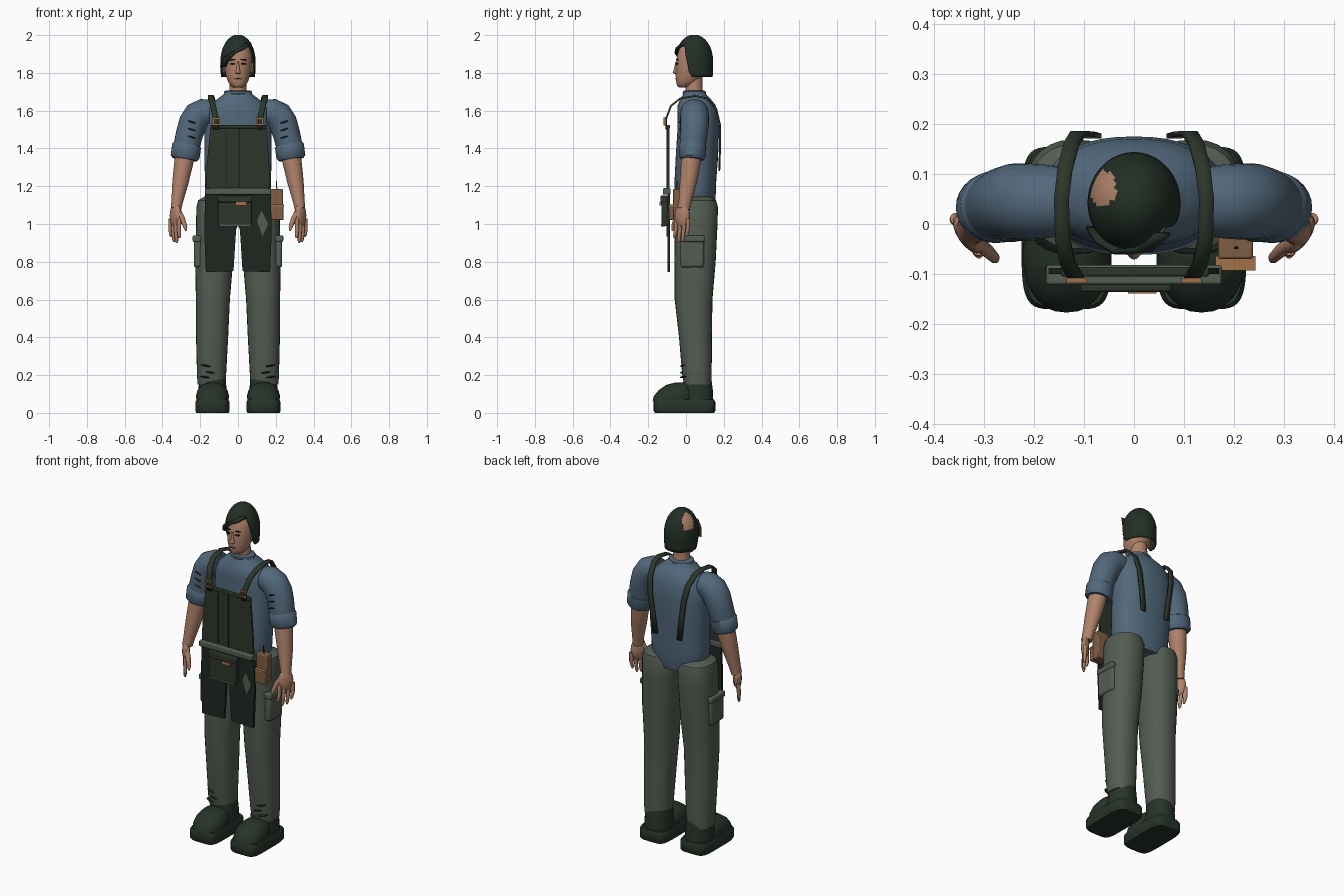
import bpy, bmesh, math
from mathutils import Matrix, Vector


def colour(name, r, g, b):
    m = bpy.data.materials.new(name)
    m.diffuse_color = (r, g, b, 1)
    return m


SHIRT = colour("blue_shirt", .085, .14, .2)
PANTS = colour("grey_green_cloth", .087, .11, .085)
BIB = colour("dark_green_canvas", .026, .037, .024)
DARK = colour("deep_green_canvas", .013, .02, .014)
BOOT = colour("boot_green", .02, .033, .022)
HAIR = colour("hair_green", .016, .029, .019)
SKIN = colour("skin", .43, .225, .145)
BROWN = colour("brown_leather", .21, .11, .06)
BUCKLE = colour("tan_metal", .37, .165, .065)
INK = colour("dark_detail", .012, .01, .008)


def finish(name, bm, mat, mirror=False, bevel=0, solid=0):
    bmesh.ops.recalc_face_normals(bm, faces=bm.faces)
    me = bpy.data.meshes.new(name)
    bm.to_mesh(me)
    bm.free()
    me.materials.append(mat)
    ob = bpy.data.objects.new(name, me)
    bpy.context.collection.objects.link(ob)
    if solid:
        md = ob.modifiers.new("thickness", 'SOLIDIFY')
        md.thickness, md.offset = solid, 0
    if bevel:
        md = ob.modifiers.new("bevel", 'BEVEL')
        md.width, md.segments = bevel, 2
    if mirror:
        md = ob.modifiers.new("mirror", 'MIRROR')
        md.use_mirror_merge = False
    return ob


def loft(name, rings, mat, p=2, n=28, tilt=False, mirror=False):
    """Skin rings (x, y, z, half width, half depth) with superellipse sections."""
    bm = bmesh.new()
    cs = [Vector(r[:3]) for r in rings]
    loops = []
    for i, r in enumerate(rings):
        t = Vector((0, 0, 1))
        if tilt:
            t = (cs[min(i + 1, len(cs) - 1)] - cs[max(i - 1, 0)]).normalized()
        u = Vector((0, 1, 0)).cross(t).normalized()
        v = t.cross(u)
        loop = []
        for k in range(n):
            c, s = math.cos(math.tau * k / n), math.sin(math.tau * k / n)
            a = math.copysign(abs(c) ** (2 / p), c) * r[3]
            b = math.copysign(abs(s) ** (2 / p), s) * r[4]
            loop.append(bm.verts.new(cs[i] + u * a + v * b))
        loops.append(loop)
    for a, b in zip(loops, loops[1:]):
        for k in range(n):
            bm.faces.new((a[k], a[(k + 1) % n], b[(k + 1) % n], b[k]))
    bm.faces.new(loops[0])
    bm.faces.new(loops[-1])
    return finish(name, bm, mat, mirror)


def box(name, lo, hi, mat, bevel=0, mirror=False, rot=0):
    bm = bmesh.new()
    lo, hi = Vector(lo), Vector(hi)
    d = hi - lo
    m = Matrix.Translation((lo + hi) / 2) @ Matrix.Rotation(rot, 4, 'Y') @ Matrix.Diagonal((*d, 1))
    bmesh.ops.create_cube(bm, size=1, matrix=m)
    return finish(name, bm, mat, mirror, bevel)


def ball(name, c, r, mat, rz=0, ry=0, mirror=False):
    bm = bmesh.new()
    m = (Matrix.Translation(c) @ Matrix.Rotation(rz, 4, 'Z') @ Matrix.Rotation(ry, 4, 'Y')
         @ Matrix.Diagonal((*r, 1)))
    bmesh.ops.create_uvsphere(bm, u_segments=16, v_segments=10, radius=1, matrix=m)
    return finish(name, bm, mat, mirror)


def panel(name, outline, y, thick, mat, mirror=False):
    """Flat cloth piece from an (x, z) outline facing the front."""
    bm = bmesh.new()
    f = bm.faces.new([bm.verts.new((x, y, z)) for x, z in outline])
    g = bmesh.ops.extrude_face_region(bm, geom=[f])["geom"]
    bmesh.ops.translate(bm, vec=(0, thick, 0), verts=[v for v in g if isinstance(v, bmesh.types.BMVert)])
    return finish(name, bm, mat, mirror)


def strip(name, pts, width, mat, mirror=False):
    bm = bmesh.new()
    rows = [[bm.verts.new((x + s * width / 2, y, z)) for s in (-1, 1)] for x, y, z in pts]
    for a, b in zip(rows, rows[1:]):
        bm.faces.new((a[0], a[1], b[1], b[0]))
    return finish(name, bm, mat, mirror, solid=.01)


# boots
X = .135
loft("boot_sole", [(X, -.008, 0, .084, .156), (X, -.008, .01, .09, .163), (X, -.008, .058, .09, .163),
                   (X, -.008, .07, .083, .157)], BOOT, p=5, n=40, mirror=True)
loft("boot_toe", [(X, -.065, .06, .085, .112), (X, -.062, .09, .087, .108), (X, -.05, .12, .08, .095),
                  (X, -.035, .148, .058, .07), (X, -.025, .16, .025, .035)], BOOT, p=2.3, mirror=True)
loft("boot_shaft", [(X, .06, .06, .078, .085), (X, .062, .12, .074, .08), (X, .06, .2, .07, .072)],
     BOOT, p=2.3, mirror=True)

# trousers
loft("trouser_leg", [(.14, .062, .15, .074, .072), (.14, .058, .2, .077, .078), (.137, .05, .4, .085, .087),
                     (.133, .04, .6, .09, .1), (.126, .048, .8, .1, .109), (.119, .053, 1.0, .103, .114),
                     (.118, .055, 1.09, .102, .114), (.118, .055, 1.125, .093, .104),
                     (.118, .055, 1.145, .06, .07)], PANTS, p=2.3, mirror=True)
box("cargo_pocket", (.19, -.03, .77), (.234, .095, .93), PANTS, .012, True)
box("cargo_flap", (.192, -.034, .905), (.24, .099, .94), PANTS, .008, True)
for i, (x, z) in enumerate([(.17, .25), (.15, .215), (.175, .19)]):
    ball(f"shin_crease_{i}", (x, -.015, z), (.028, .014, .005), DARK, rz=.4, ry=-.15, mirror=True)

# shirt
loft("shirt_body", [(0, .06, 1.07, .13, .085), (0, .052, 1.12, .168, .105), (0, .048, 1.2, .174, .11),
                    (0, .058, 1.36, .178, .112), (0, .065, 1.5, .178, .11), (0, .062, 1.58, .17, .108),
                    (0, .056, 1.63, .145, .1), (0, .05, 1.665, .105, .078), (0, .046, 1.688, .074, .06),
                    (0, .045, 1.703, .066, .055)], SHIRT, p=2.3, n=40)
loft("shirt_collar", [(0, .044, 1.685, .07, .058), (0, .044, 1.692, .075, .062), (0, .044, 1.702, .073, .06),
                      (0, .044, 1.708, .062, .05)], SHIRT)
loft("sleeve", [(.15, .045, 1.59, .068, .07), (.18, .045, 1.59, .074, .074), (.212, .045, 1.573, .078, .076),
                (.238, .045, 1.535, .076, .076), (.256, .042, 1.48, .072, .073), (.27, .036, 1.42, .07, .069),
                (.277, .034, 1.37, .067, .066)], SHIRT, tilt=True, mirror=True)
loft("sleeve_cuff", [(.27, .036, 1.425, .068, .066), (.272, .035, 1.415, .077, .073),
                     (.28, .033, 1.355, .077, .071), (.282, .032, 1.342, .066, .062)],
     SHIRT, tilt=True, mirror=True)
for i, z in enumerate((1.46, 1.5, 1.54)):
    ball(f"sleeve_crease_{i}", (.245, -.03, z), (.022, .006, .004), DARK, ry=-.3, mirror=True)

# arms and hands
loft("forearm", [(.275, .034, 1.4, .052, .054), (.288, .025, 1.32, .05, .052), (.305, .012, 1.22, .043, .045),
                 (.322, -.005, 1.12, .031, .034), (.328, -.012, 1.08, .028, .033)],
     SKIN, tilt=True, mirror=True)
ball("palm", (.331, -.02, 1.045), (.022, .045, .065), SKIN, rz=-.6, mirror=True)
for i, tip in enumerate((.925, .9, .905, .93)):
    x, y = .311 + .015 * i, -.052 + .021 * i
    loft(f"finger_{i}", [(x, y, 1.03, .012, .012), (x + .002, y - .002, .97, .011, .011),
                         (x - .001, y - .008, tip + .012, .009, .009), (x - .002, y - .009, tip, .004, .004)],
         SKIN, n=10, mirror=True)
loft("thumb", [(.318, -.035, 1.075, .014, .014), (.295, -.052, 1.03, .014, .014),
               (.279, -.068, .985, .011, .011), (.275, -.073, .965, .005, .005)],
     SKIN, n=10, tilt=True, mirror=True)

# head
loft("neck", [(0, .045, 1.66, .052, .05), (0, .043, 1.7, .046, .046), (0, .04, 1.78, .045, .046)], SKIN)
loft("head", [(0, -.012, 1.722, .022, .024), (0, -.004, 1.732, .038, .044), (0, .008, 1.755, .054, .06),
              (0, .02, 1.79, .065, .075), (0, .034, 1.84, .073, .088), (0, .038, 1.89, .075, .086),
              (0, .04, 1.935, .062, .073), (0, .042, 1.97, .038, .045), (0, .042, 1.982, .015, .02)], SKIN, n=32)
loft("nose", [(0, -.05, 1.793, .008, .008), (0, -.055, 1.8, .014, .016), (0, -.052, 1.82, .009, .012),
              (0, -.05, 1.86, .005, .006)], SKIN, n=12)
ball("ear", (.076, .03, 1.825), (.009, .018, .03), SKIN, mirror=True)
ball("eye", (.03, -.047, 1.848), (.014, .005, .005), INK, rz=.35, mirror=True)
ball("eyebrow", (.031, -.046, 1.87), (.018, .005, .0035), INK, rz=.35, ry=.1, mirror=True)
ball("lips", (0, -.05, 1.768), (.02, .005, .005), BROWN)
ball("mouth_line", (0, -.053, 1.769), (.018, .004, .0018), INK)


def step(a, b, t):
    t = max(0, min(1, (t - a) / (b - a)))
    return t * t * (3 - 2 * t)


# hair cap with a swept fringe; lower edge varies around the head
bm = bmesh.new()
N, M = 64, 16
cols = []
for k in range(N):
    a = -math.pi + math.tau * k / N
    fringe = 1.915 + .03 * math.sin(a * 1.6)
    bottom = fringe + (1.778 - fringe) * step(.85, 1.5, abs(a))
    col = []
    for j in range(M):
        z = bottom + (1.9985 - bottom) * math.sin(j / (M - 1) * math.pi / 2)
        f = math.sqrt(max(0, 1 - ((z - 1.86) / .14) ** 2)) if z > 1.86 else 1 - 1.2 * (1.86 - z) ** 1.5
        col.append(bm.verts.new((.09 * f * math.sin(a), .043 - .098 * f * math.cos(a), z)))
    cols.append(col)
for k in range(N):
    a, b = cols[k], cols[(k + 1) % N]
    for j in range(M - 1):
        bm.faces.new((a[j], b[j], b[j + 1], a[j + 1]))
bm.faces.new([c[-1] for c in cols])
hair = finish("hair", bm, HAIR, solid=.006)
hair.data.materials.append(SKIN)
for f in hair.data.polygons:   # bare patch on one side of the scalp
    c = f.center
    if ((c.x + .06) / .026) ** 2 + ((c.y - .07) / .034) ** 2 < 1 and c.z > 1.9:
        f.material_index = 1
strip("fringe_lock", [(.055, -.02, 1.955), (.02, -.051, 1.93), (-.025, -.056, 1.905),
                      (-.06, -.035, 1.875), (-.078, -.008, 1.835)], .034, HAIR)

# apron
panel("apron_bib", [(-.172, 1.17), (.172, 1.17), (.165, 1.32), (.15, 1.52), (-.145, 1.52), (-.165, 1.32)],
      -.1, .012, BIB)
box("bib_hem", (-.146, -.105, 1.505), (.15, -.086, 1.525), BIB, .004)
box("bib_seam", (-.066, -.103, 1.2), (-.06, -.098, 1.5), DARK)
box("bib_centre_seam", (.0, -.104, 1.19), (.01, -.098, 1.51), DARK)
panel("apron_skirt", [(0, 1.17), (0, 1.0), (.01, .97), (.024, .75), (.17, .745), (.178, .95), (.174, 1.17)],
      -.098, .014, DARK, mirror=True)
box("waistband", (-.176, -.122, 1.155), (.176, -.082, 1.19), PANTS, .006)
box("front_pocket", (-.105, -.13, .99), (.072, -.096, 1.15), BIB, .006)
box("pocket_flap", (-.108, -.136, 1.115), (.075, -.1, 1.15), BIB, .005)
box("pocket_hem", (-.1, -.132, .988), (.068, -.11, .998), PANTS)
box("pocket_tab", (-.012, -.139, 1.098), (.045, -.13, 1.116), BUCKLE)
panel("cloth_patch", [(.1, 1.02), (.13, .935), (.16, 1.0), (.125, 1.07)], -.102, .006, PANTS)

# shoulder straps and buckles
strip("shoulder_strap", [(.115, -.104, 1.5), (.117, -.106, 1.555), (.132, -.08, 1.625), (.143, -.03, 1.665),
                         (.145, .05, 1.678), (.138, .11, 1.665), (.125, .16, 1.61), (.112, .181, 1.52),
                         (.095, .18, 1.4), (.08, .176, 1.28)], .03, BIB, mirror=True)
for i, (x0, x1, z0, z1) in enumerate([(.095, .135, 1.555, 1.563), (.095, .135, 1.522, 1.53),
                                      (.095, .102, 1.522, 1.563), (.128, .135, 1.522, 1.563)]):
    box(f"buckle_bar_{i}", (x0, -.118, z0), (x1, -.108, z1), BUCKLE, mirror=True)

# tool pouch on the hip
box("tool_pouch", (.168, -.07, 1.02), (.238, -.018, 1.185), BROWN, .005)
box("pouch_front", (.165, -.09, 1.02), (.242, -.066, 1.1), BROWN, .005)
box("pouch_trim", (.163, -.093, 1.092), (.243, -.064, 1.102), BUCKLE)
box("pouch_tool", (.203, -.05, 1.15), (.208, -.045, 1.23), INK, rot=-.08)

# smooth shading with crisp edges
for ob in bpy.context.scene.objects:
    ob.select_set(True)
    bpy.context.view_layer.objects.active = ob
bpy.ops.object.shade_smooth_by_angle(angle=math.radians(40))
